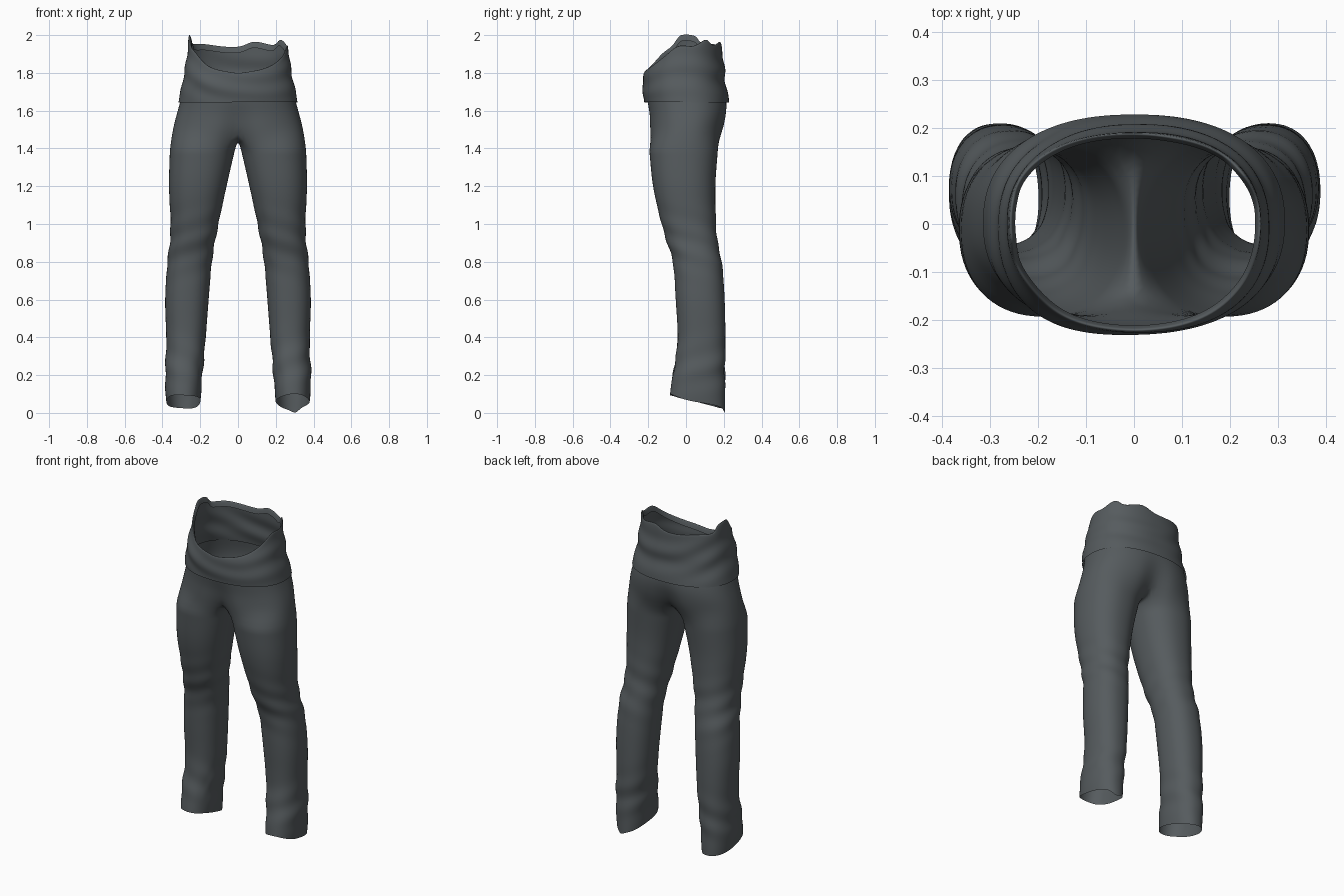
import bpy, bmesh, math

if "Cube" in bpy.data.objects:
    bpy.data.objects.remove(bpy.data.objects["Cube"])

cloth = bpy.data.materials.new("charcoal cloth")
cloth.diffuse_color = (0.092, 0.105, 0.112, 1)
cloth.use_nodes = True
cloth.node_tree.nodes["Principled BSDF"].inputs["Base Color"].default_value = cloth.diffuse_color


def sample(table, v):
    """Smooth (Hermite) lookup in rows of (key, values...)."""
    if v <= table[0][0]:
        return table[0][1:]
    if v >= table[-1][0]:
        return table[-1][1:]
    n = len(table) - 1
    i = next(k for k in range(n) if v <= table[k + 1][0])
    a, b = table[i], table[i + 1]
    p, q = table[max(i - 1, 0)], table[min(i + 2, n)]
    h = b[0] - a[0]
    t = (v - a[0]) / h
    out = []
    for k in range(1, len(a)):
        m0 = (b[k] - p[k]) / (b[0] - p[0]) * h
        m1 = (q[k] - a[k]) / (q[0] - a[0]) * h
        out.append((2*t**3 - 3*t*t + 1) * a[k] + (t**3 - 2*t*t + t) * m0
                   + (3*t*t - 2*t**3) * b[k] + (t**3 - t*t) * m1)
    return out


def oval(angle, power):
    """Rounded-box direction; angle 0 is the front, 90 degrees is +x."""
    s, c = math.sin(angle), -math.cos(angle)
    f = lambda v: math.copysign(abs(v) ** (2 / power), v)
    return f(s), f(c)


def finish(name, bm):
    mesh = bpy.data.meshes.new(name)
    bm.to_mesh(mesh)
    bm.free()
    ob = bpy.data.objects.new(name, mesh)
    bpy.context.collection.objects.link(ob)
    mesh.materials.append(cloth)
    for p in mesh.polygons:
        p.use_smooth = True
    sub = ob.modifiers.new("soften", 'SUBSURF')
    sub.levels = sub.render_levels = 1
    return ob


def gauss(v, mid, width):
    return math.exp(-((v - mid) / width) ** 2)


# Leg sections: height, inner x, outer x, front y, back y
LEG = [(0.00, .205, .372, -.085, .207), (0.10, .195, .384, -.085, .207),
       (0.20, .188, .386, -.070, .206), (0.38, .172, .380, -.045, .209),
       (0.60, .155, .386, -.055, .205), (0.80, .138, .374, -.070, .190),
       (0.90, .122, .362, -.100, .168), (1.00, .103, .357, -.130, .160),
       (1.20, .060, .366, -.175, .156), (1.40, .014, .361, -.196, .170)]
# Hip sections: height, half width, front y, back y, centre crease depth
HIP = [(1.49, .347, -.200, .203, .040), (1.54, .336, -.200, .214, .026),
       (1.59, .322, -.200, .221, .014), (1.64, .308, -.208, .221, .005),
       (1.70, .294, -.212, .208, 0)]
STEP = 10
ARC = 28            # steps on the part of each leg ring that continues into the hip
RINGS = 40


def leg_ring(t, side):
    pts = []
    for i in range(36):
        a = math.radians(-50 + STEP * i)
        hem = .059 + .038 * math.cos(a) + .004 * math.sin(3 * a + side)
        if side > 0:
            hem -= .020 * gauss(math.degrees(a), 172, 14)
        z = hem + t * (1.40 - hem)
        xi, xo, yf, yb = sample(LEG, z)
        sx, sy = oval(a, 2.25)
        # diagonal wrinkles at the knee and ankle
        w = (.005 * gauss(z, .9, .14) * math.sin(50 * z + 2.2 * a)
             + .006 * gauss(z, .22, .13) * math.sin(42 * z - 1.8 * a + side)) * min(1, t * 8)
        pts.append((side * ((xi + xo) / 2 + sx * ((xo - xi) / 2 + w)),
                    (yf + yb) / 2 + sy * ((yb - yf) / 2 + w), z))
    return pts


def hip_arc(row, side):
    z, hx, yf, yb, crease = row
    pts = []
    for i in range(ARC + 1):
        a = math.pi * i / ARC
        sx, sy = oval(a, 2.35)
        x = max(0, hx * sx) if 0 < i < ARC else 0
        y = (yf + yb) / 2 + sy * (yb - yf) / 2
        y -= math.copysign(crease * gauss(x, 0, .07), sy)
        pts.append((side * x, y, z))
    return pts


# Trousers: two legs joined at a crotch seam and carried up to the hips
bm = bmesh.new()
for side in (-1, 1):
    def face(*vs):
        bm.faces.new(vs if side > 0 else vs[::-1])

    rings = [[bm.verts.new(p) for p in leg_ring(k / RINGS, side)] for k in range(RINGS + 1)]
    arcs = [[bm.verts.new(p) for p in hip_arc(r, side)] for r in HIP]
    first = arcs[0]
    back, front = first[-1].co, first[0].co
    seam = []
    for k in range(1, 36 - ARC):
        t = k / (36 - ARC)
        p = back.lerp(front, t)
        p.z -= .047 * math.sin(math.pi * t) ** .7
        seam.append(bm.verts.new(p))
    rings.append(first + seam)
    for lo, hi in zip(rings, rings[1:]):
        for i in range(36):
            j = (i + 1) % 36
            face(lo[i], lo[j], hi[j], hi[i])
    for lo, hi in zip(arcs, arcs[1:]):
        for i in range(ARC):
            face(lo[i], lo[i + 1], hi[i + 1], hi[i])
bmesh.ops.remove_doubles(bm, verts=bm.verts, dist=.0005)
finish("trousers", bm)

# Waistband: loose folded band with an uneven rim, low at the front
BAND = [(1.64, .316, -.221, .229), (1.67, .311, -.224, .226), (1.75, .295, -.231, .208),
        (1.81, .283, -.222, .206), (1.88, .272, -.203, .196), (2.00, .260, -.180, .186)]
RIM = [(0, 1.80), (30, 1.83), (55, 1.88), (80, 1.945), (100, 1.945), (122, 1.98),
       (136, 1.95), (165, 1.968), (180, 1.94), (220, 1.955), (249, 1.96), (256, 1.995),
       (280, 2.0), (288, 1.95), (305, 1.91), (330, 1.835), (360, 1.80)]
N, ROWS = 72, 12
bm = bmesh.new()
rows = []
for k in range(ROWS + 3):
    t = min(k, ROWS) / ROWS
    lip = max(0, k - ROWS)          # last rows turn inward behind the rim
    ring = []
    for i in range(N):
        d = 360 * i / N
        a = math.radians(d)
        low = 1.645 + .003 * math.sin(2 * a)
        z = low + t * (sample(RIM, d)[0] - low)
        hx, yf, yb = sample(BAND, z)
        sx, sy = oval(a, 2.3)
        w = .005 * math.sin(math.pi * t) * math.sin(48 * z + 3 * math.sin(a) + 2 * math.cos(2 * a))
        w -= .006 * lip
        ring.append(bm.verts.new((sx * (hx + w), (yf + yb) / 2 + sy * ((yb - yf) / 2 + w),
                                  z - (0, .003, .035)[lip])))
    rows.append(ring)
for lo, hi in zip(rows, rows[1:]):
    for i in range(N):
        j = (i + 1) % N
        bm.faces.new((lo[i], lo[j], hi[j], hi[i]))
finish("waistband", bm)
